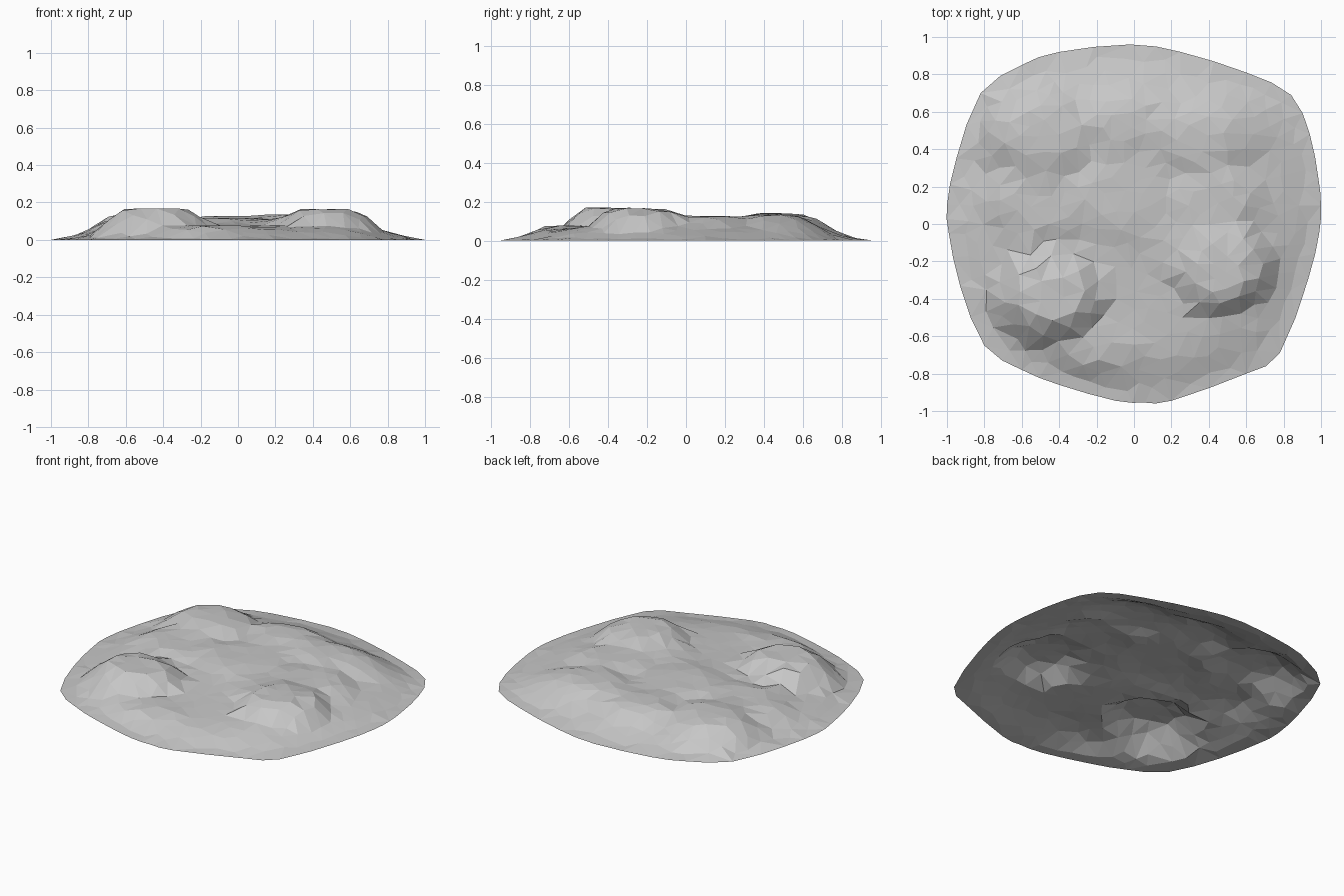
import bpy
import random
from math import cos, sin, radians, hypot
from mathutils import Vector
from mathutils.geometry import delaunay_2d_cdt

random.seed(7)
cube = bpy.data.objects.get("Cube")
if cube:
    bpy.data.objects.remove(cube, do_unlink=True)

# Rounded-square shoreline, counter-clockwise from the right
CORNERS = [(1, .1), (.985, .25), (.94, .48), (.84, .69), (.6, .81), (.25, .92), (-.02, .96),
           (-.4, .92), (-.6, .85), (-.82, .7), (-.95, .35), (-1, .1), (-.99, -.05),
           (-.93, -.33), (-.8, -.65), (-.6, -.78), (-.4, -.86), (-.1, -.945),
           (.06, -.955), (.2, -.945), (.6, -.8), (.78, -.69), (.93, -.3), (.99, -.05)]

# Flat-topped hills: centre x, y, foot radii, turn in degrees, height, flat core share
HILLS = [
    (-.44, -.38, .4, .35, 0, .168, .38),     # left front hill
    (.48, -.24, .4, .34, 40, .165, .36),     # right front hill
    (.3, -.12, .46, .42, 0, .12, .15),       # right hill west slope
    (-.5, .46, .44, .38, 0, .14, .3),        # back left hill
    (-.02, .53, .55, .34, 0, .128, .25),     # back ridge
    (.34, .45, .58, .4, 0, .134, .2),        # back right hill
    (.42, .12, .46, .4, 0, .125, .3),        # right saddle
    (-.05, .15, .55, .5, 0, .115, .3),       # centre saddle
    (-.48, .12, .46, .36, 0, .108, .4),      # left saddle
    (-.15, -.64, .45, .24, 0, .075, .3),     # front shoulder
]


def smooth(t):
    t = max(0, min(1, t))
    return t * t * (3 - 2 * t)


def rounded(corners):
    """Add a bulging midpoint after every corner."""
    pts = [Vector(c) for c in corners]
    out = []
    for i, b in enumerate(pts):
        c, d = pts[(i + 1) % len(pts)], pts[(i + 2) % len(pts)]
        out += [b, ((b + c) * 9 - pts[i - 1] - d) / 16]
    return out


rim = rounded(CORNERS)
count = len(rim)


def edge_share(x, y):
    """Distance from the middle as a share of the shoreline distance."""
    p = Vector((x, y))
    for i, a in enumerate(rim):
        b = rim[(i + 1) % count]
        if a.cross(p) >= 0 and p.cross(b) >= 0 and p.dot(a + b) > 0:
            return p.cross(b - a) / a.cross(b - a)
    return 0


def height(x, y):
    inland = 1 - edge_share(x, y)
    apron = .05 * smooth(inland / .32 + .05) + .045 * inland
    total = apron ** 8
    for cx, cy, rx, ry, turn, top, core in HILLS:
        c, s = cos(radians(turn)), sin(radians(turn))
        dx, dy = x - cx, y - cy
        d = hypot((dx * c + dy * s) / rx, (dy * c - dx * s) / ry)
        total += (top * (1 - smooth((d - core) / (1 - core)))) ** 8
    # soft maximum, held down near the shore
    return total ** (1 / 8) * smooth(inland / .15 + .1)


# Scattered survey points with even spacing
SPACING = .07
points = []
for _ in range(7000):
    x, y = random.uniform(-1, 1), random.uniform(-1, 1)
    if all(hypot(x - p.x, y - p.y) > SPACING for p in points) and edge_share(x, y) < .945:
        points.append(Vector((x, y)))

# Triangulate the points inside the shoreline
loop = [(i, (i + 1) % count) for i in range(count)]
flat, _, faces, *_ = delaunay_2d_cdt(rim + points, loop, [], 1, 1e-5)

verts = []
for i, p in enumerate(flat):
    z = 0
    if i >= count:
        z = max(.003, height(p.x, p.y))
        z = min(.17, z * random.uniform(.98, 1.01))
    verts.append((p.x, p.y, z))

mesh = bpy.data.meshes.new("terrain")
mesh.from_pydata(verts, [], faces)
mesh.update()
terrain = bpy.data.objects.new("terrain", mesh)
bpy.context.collection.objects.link(terrain)

# Plain grey rock
GREY = (.57, .57, .57, 1)
rock = bpy.data.materials.new("grey rock")
rock.use_nodes = True
rock.diffuse_color = GREY
rock.node_tree.nodes["Principled BSDF"].inputs["Base Color"].default_value = GREY
mesh.materials.append(rock)
